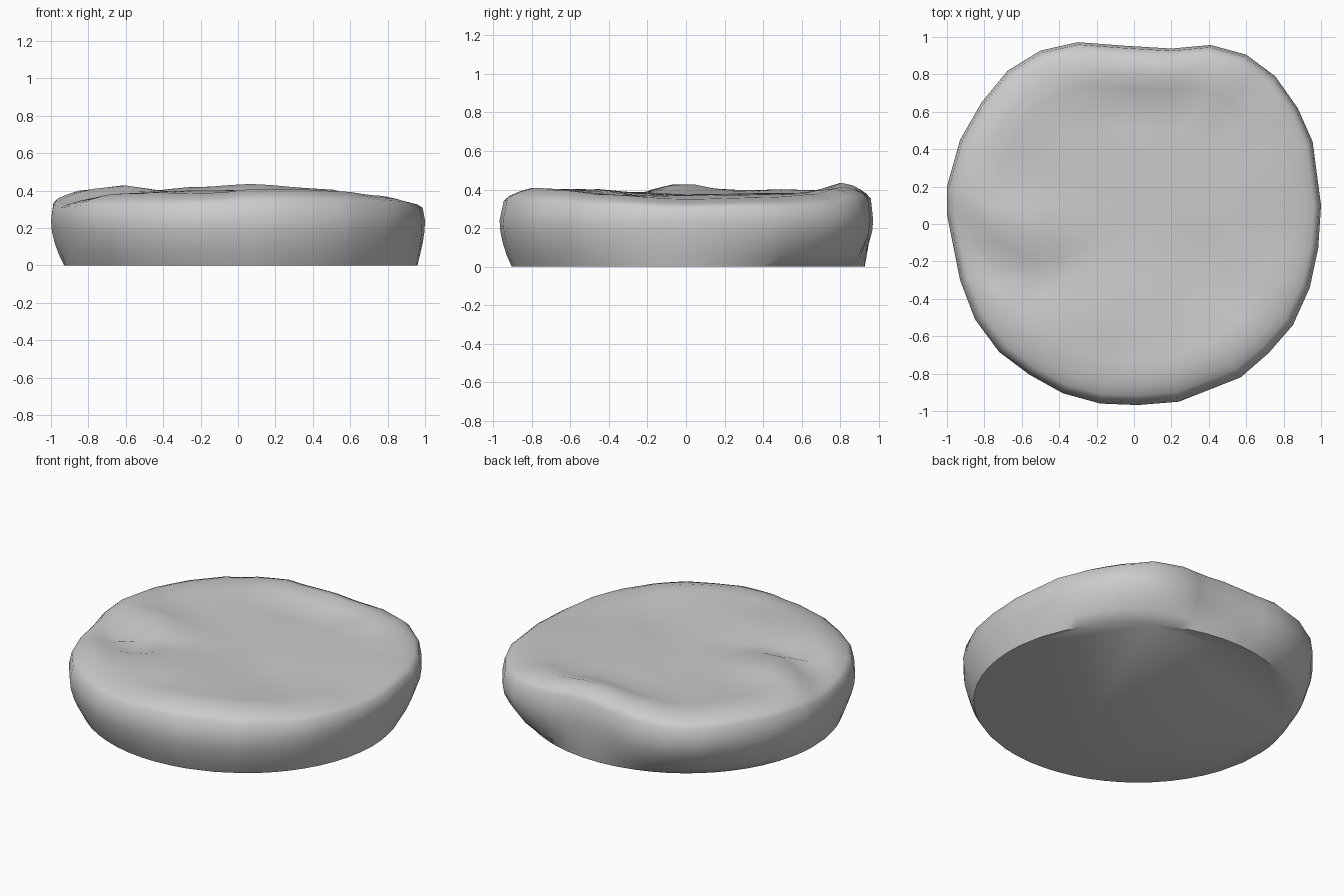
import bpy, bmesh, math
from mathutils import Vector

if "Cube" in bpy.data.objects:
    bpy.data.objects.remove(bpy.data.objects["Cube"])

# Widest outline seen from above, anticlockwise
OUTLINE = [(1, .1), (.955, .44), (.875, .62), (.755, .79), (.6, .905), (.41, .957), (.2, .938),
           (-.05, .953), (-.3, .972), (-.5, .927), (-.675, .82), (-.815, .65), (-.93, .45), (-1, .2),
           (-1, .05), (-.93, -.3), (-.85, -.51), (-.72, -.685), (-.56, -.805), (-.38, -.905),
           (-.18, -.96), (.02, -.968), (.24, -.95), (.57, -.82), (.72, -.69), (.85, -.54),
           (.94, -.34), (.985, -.13)]
# Height of the raised rim by angle in degrees
RIM = [(0, .35), (30, .36), (45, .375), (60, .41), (85, .44), (105, .42), (125, .395),
       (145, .40), (165, .395), (180, .37), (190, .345), (200, .36), (220, .375), (245, .38),
       (262, .385), (275, .405), (292, .405), (310, .395), (330, .375), (360, .35)]
# Cross-section: (share of radius, height, share of rim height, share of outline over base oval)
SIDE = [(1, 0, 0, 0), (1, .06, 0, .42), (1, .12, 0, .72), (1, .18, 0, .93), (1, .24, 0, 1),
        (.987, .08, .65, 1), (.96, .03, .84, 1), (.915, 0, .96, 1), (.85, 0, 1, 1)]
TOP = [(.76, .75), (.64, .3), (.5, .1), (.34, .05), (.18, .0)]
CENTRE = Vector((.13, .08))
FLOOR = .378


def rim_height(x, y):
    a = math.degrees(math.atan2(y, x)) % 360
    for (a0, z0), (a1, z1) in zip(RIM, RIM[1:]):
        if a <= a1:
            t = (a - a0) / (a1 - a0)
            return z0 + (z1 - z0) * t * t * (3 - 2 * t)


def bump(x, y, cx, cy, rx, ry, angle, height):
    c, s = math.cos(angle), math.sin(angle)
    u, v = (x - cx) * c + (y - cy) * s, -(x - cx) * s + (y - cy) * c
    return height * math.exp(-(u / rx) ** 2 - (v / ry) ** 2)


def relief(x, y):
    z = bump(x, y, -.66, -.25, .28, .06, -.5, -.055)    # crease at the left
    z += bump(x, y, -.62, -.03, .22, .17, -.4, .06)     # swelling behind it
    z += bump(x, y, -.1, -.5, .5, .2, 0, .025)          # swelling at the front
    z += bump(x, y, .05, .66, .3, .12, 0, -.02)         # hollow by the back rim
    return z + bump(x, y, .42, -.28, .25, .25, 0, -.015)


# Stone body: stacked rings from the oval flat base to the dished top
pts = []
for i, p in enumerate(OUTLINE):
    a, b = Vector(p), Vector(OUTLINE[(i + 1) % len(OUTLINE)])
    pts += [a, (a + b) / 2]
bm = bmesh.new()
rings = []
for r, z, k, w in SIDE:
    ring = []
    for p in pts:
        a = math.atan2(p.y, p.x)
        oval = Vector((.015 + .945 * math.cos(a), .012 + .917 * math.sin(a)))
        # the front shoulder is rounder than the back
        soft = 1 - .015 * k * max(0, -p.normalized().y)
        q = oval.lerp(p, w) * r * soft
        h = z + k * rim_height(*p)
        if k > .8:
            h += relief(*q) * (k - .8) / .2
        ring.append(bm.verts.new((q.x, q.y, h)))
    rings.append(ring)
for r, k in TOP:
    ring = []
    for p in pts:
        q = p * r + CENTRE * max(0, 1 - r / .76)
        z = FLOOR + (rim_height(*p) - FLOOR) * k + relief(*q)
        ring.append(bm.verts.new((q.x, q.y, z)))
    rings.append(ring)
n = len(pts)
for lo, hi in zip(rings, rings[1:]):
    for i in range(n):
        j = (i + 1) % n
        bm.faces.new((lo[i], lo[j], hi[j], hi[i]))
pole = bm.verts.new((CENTRE.x, CENTRE.y, FLOOR))
for i in range(n):
    bm.faces.new((rings[-1][i], rings[-1][(i + 1) % n], pole))
bm.faces.new(rings[0][::-1])
bmesh.ops.recalc_face_normals(bm, faces=bm.faces)

mesh = bpy.data.meshes.new("flat_stone")
bm.to_mesh(mesh)
bm.free()
stone = bpy.data.objects.new("flat_stone", mesh)
bpy.context.collection.objects.link(stone)
bpy.context.view_layer.objects.active = stone
stone.select_set(True)
bpy.ops.object.shade_smooth_by_angle(angle=math.radians(55))
